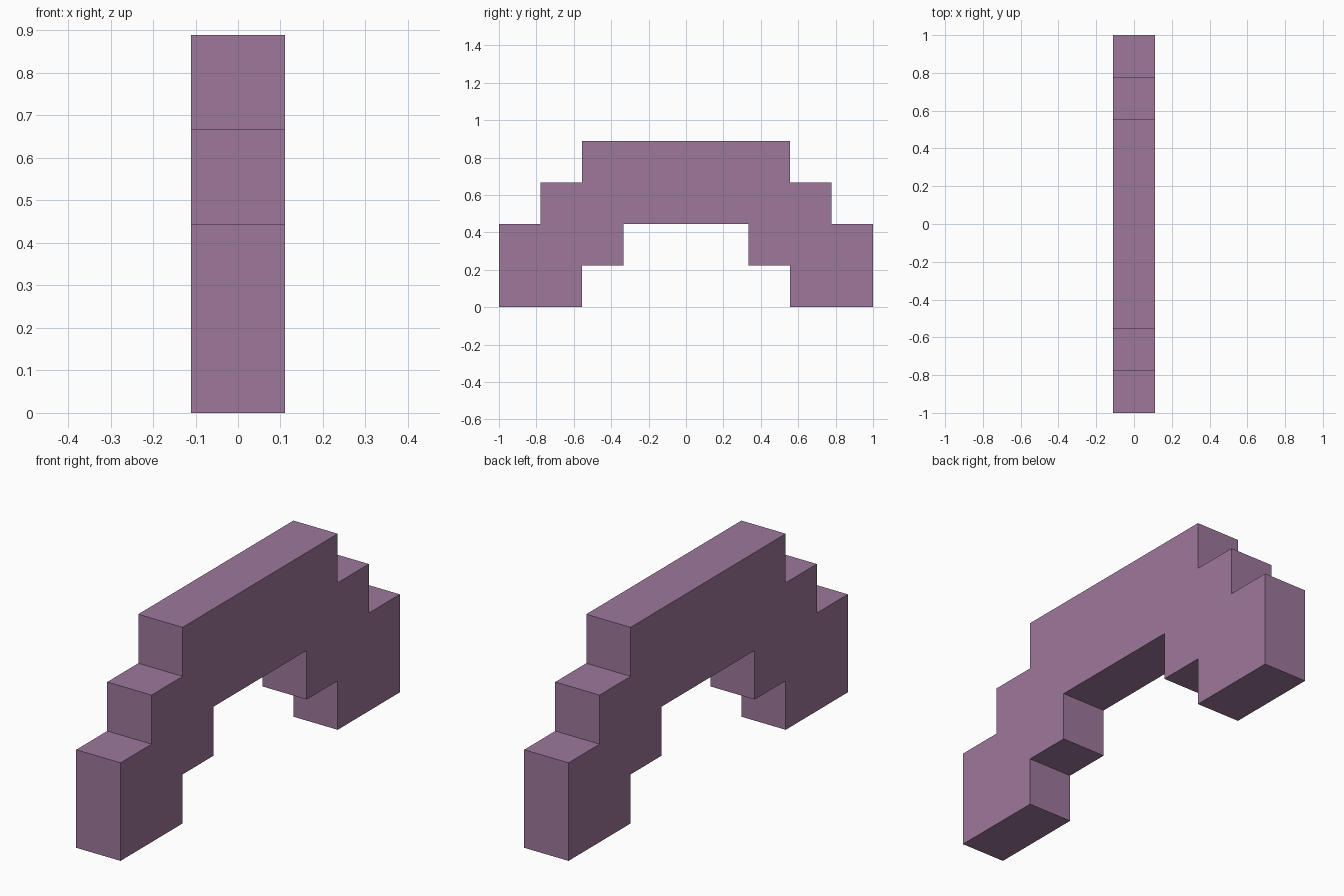
import bpy
import bmesh

cube = bpy.data.objects.get("Cube")
if cube:
    bpy.data.objects.remove(cube, do_unlink=True)

U = 2 / 9  # one step of the arch

# Flat mauve colour
mauve = bpy.data.materials.new("mauve")
mauve.use_nodes = True
colour = (0.34, 0.185, 0.33, 1)
mauve.diffuse_color = colour
mauve.node_tree.nodes["Principled BSDF"].inputs["Base Color"].default_value = colour

# Stepped half profile (y, z) in steps: up the outside, then down the inside
outer = [(4.5, 0), (4.5, 2), (3.5, 2), (3.5, 3), (2.5, 3), (2.5, 4)]
inner = [(1.5, 2), (1.5, 1), (2.5, 1), (2.5, 0)]


def mirrored(points):
    return [(-y, z) for y, z in reversed(points)]


outline = outer + mirrored(outer) + mirrored(inner) + inner

# Extrude the outline across the arch's width
bm = bmesh.new()
side = bm.faces.new([bm.verts.new((-U / 2, y * U, z * U)) for y, z in outline])
extruded = bmesh.ops.extrude_face_region(bm, geom=[side], use_keep_orig=True)
moved = [g for g in extruded["geom"] if isinstance(g, bmesh.types.BMVert)]
bmesh.ops.translate(bm, verts=moved, vec=(U, 0, 0))
bmesh.ops.recalc_face_normals(bm, faces=bm.faces)

mesh = bpy.data.meshes.new("stepped_arch")
bm.to_mesh(mesh)
bm.free()
mesh.materials.append(mauve)
arch = bpy.data.objects.new("stepped_arch", mesh)
bpy.context.collection.objects.link(arch)
